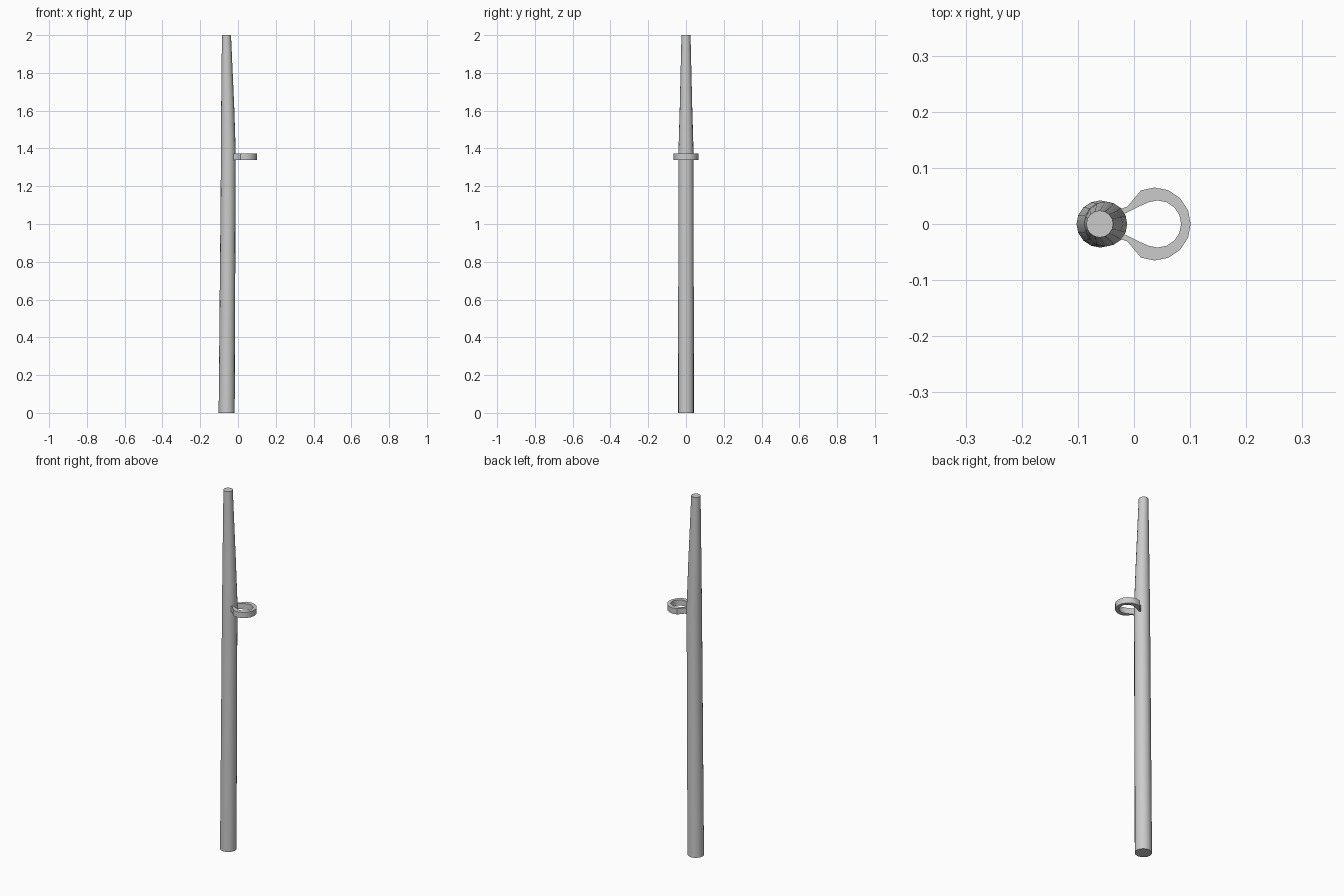
import bpy, bmesh
from math import sin, cos, tau, radians

if "Cube" in bpy.data.objects:
    bpy.data.objects.remove(bpy.data.objects["Cube"])

SIDES = 16


def finish(name, bm):
    bmesh.ops.recalc_face_normals(bm, faces=bm.faces)
    mesh = bpy.data.meshes.new(name)
    bm.to_mesh(mesh)
    bm.free()
    obj = bpy.data.objects.new(name, mesh)
    bpy.context.collection.objects.link(obj)
    bpy.ops.object.select_all(action='DESELECT')
    obj.select_set(True)
    bpy.context.view_layer.objects.active = obj
    bpy.ops.object.shade_smooth_by_angle(angle=radians(35))
    return obj


# Tapered pole: (height, centre x, radius x, radius y)
sections = [(0, -0.060, 0.0425, 0.042), (1.38, -0.051, 0.039, 0.040),
            (1.62, -0.0545, 0.0345, 0.033), (2.0, -0.061, 0.024, 0.024)]
bm = bmesh.new()
rings = [[bm.verts.new((cx + rx * cos(tau * i / SIDES), ry * sin(tau * i / SIDES), z))
          for i in range(SIDES)] for z, cx, rx, ry in sections]
for low, high in zip(rings, rings[1:]):
    for i in range(SIDES):
        j = (i + 1) % SIDES
        bm.faces.new((low[i], low[j], high[j], high[i]))
bm.faces.new(rings[0])
bm.faces.new(rings[-1])
finish("pole", bm)

# Open keyhole-shaped hook: one arm and half ring, then its mirrored half
half = []
for k in range(6):
    a = tau * k / 16
    half.append(((0.037 + 0.064 * cos(a), 0.065 * sin(a)),
                 (0.042 + 0.042 * cos(a), 0.042 * sin(a))))
half += [((-0.012, 0.031), (0.013, 0.033)),
         ((-0.024, 0.027), (-0.024, 0.015))]
path = [((o[0], -o[1]), (i[0], -i[1])) for o, i in half[:0:-1]] + half

bm = bmesh.new()
loops = []
for outer, inner in path:
    loops.append([bm.verts.new((*p, z)) for p, z in
                  ((outer, 1.34), (inner, 1.34), (inner, 1.372), (outer, 1.372))])
for a, b in zip(loops, loops[1:]):
    for i in range(4):
        j = (i + 1) % 4
        bm.faces.new((a[i], a[j], b[j], b[i]))
bm.faces.new(loops[0])
bm.faces.new(loops[-1])
finish("hook_ring", bm)
